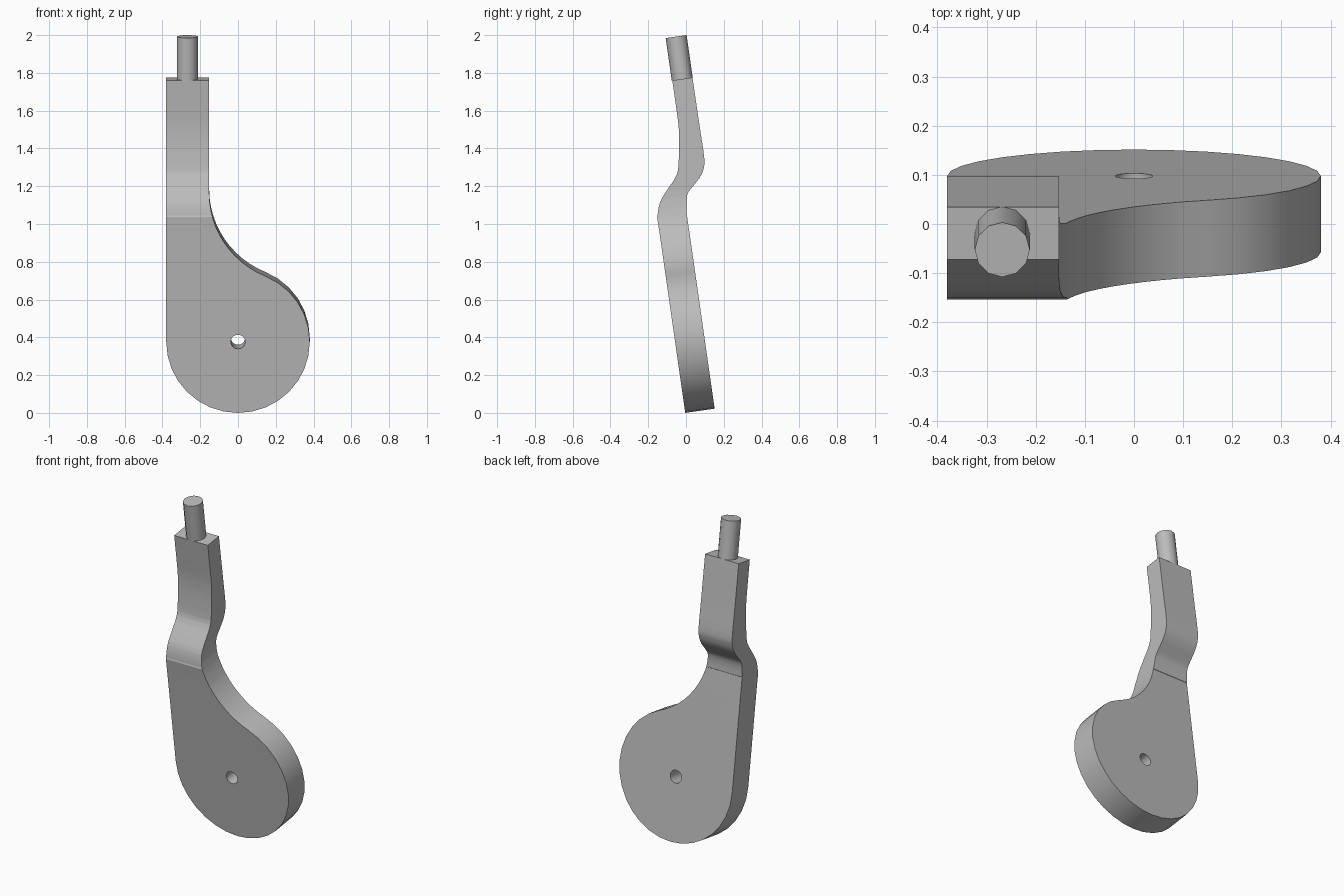
import bpy, bmesh
from math import sin, cos, pi, sqrt, atan2, radians
from mathutils import Vector, Matrix

cube = bpy.data.objects.get("Cube")
if cube:
    bpy.data.objects.remove(cube, do_unlink=True)

grey = bpy.data.materials.new("satin grey")
grey.use_nodes = True
colour = (0.5, 0.5, 0.5, 1)
grey.diffuse_color = colour
grey.node_tree.nodes["Principled BSDF"].inputs["Base Color"].default_value = colour

# The whole lever leans back by this angle
LEAN = Matrix.Translation((0, -0.004, 0)) @ Matrix.Rotation(radians(8.13), 4, "X")


def arc(cx, cy, r, start, end, steps):
    """Points along an arc, angles in radians."""
    angles = [start + (end - start) * i / steps for i in range(steps + 1)]
    return [(cx + r * cos(a), cy + r * sin(a)) for a in angles]


def smooth_path(pts, steps=3):
    """Catmull-Rom curve through the points, ends kept."""
    pts = [Vector(p) for p in pts]
    out = [pts[0]]
    for i in range(1, len(pts) - 2):
        a, b, c, d = pts[i - 1:i + 3]
        for k in range(steps):
            t = k / steps
            out.append(0.5 * (2 * b + (c - a) * t + (2 * a - 5 * b + 4 * c - d) * t ** 2
                              + (3 * b - a - 3 * c + d) * t ** 3))
    return out + pts[-2:]


def depth_at(path, z):
    """Depth of a side path at a height."""
    for a, b in zip(path, path[1:]):
        if z <= b.y:
            return a.x + (b.x - a.x) * (z - a.y) / (b.y - a.y)
    return path[-1].x


def thicken(bm):
    """Copy a sheet and join both copies along the borders; return both vertex lists."""
    faces, front = list(bm.faces), list(bm.verts)
    borders = [e for e in bm.edges if e.is_boundary]
    back = {v: bm.verts.new(v.co) for v in front}
    for f in faces:
        bm.faces.new([back[v] for v in reversed(f.verts)])
    for e in borders:
        a, b = e.verts
        bm.faces.new((a, b, back[b], back[a]))
    return front, list(back.values())


def finish(name, bm, angle):
    """Turn the bmesh into a leaning, smooth-shaded object."""
    bmesh.ops.recalc_face_normals(bm, faces=bm.faces)
    bm.transform(LEAN)
    mesh = bpy.data.meshes.new(name)
    bm.to_mesh(mesh)
    bm.free()
    mesh.materials.append(grey)
    obj = bpy.data.objects.new(name, mesh)
    bpy.context.collection.objects.link(obj)
    bpy.ops.object.select_all(action="DESELECT")
    obj.select_set(True)
    bpy.context.view_layer.objects.active = obj
    bpy.ops.object.shade_smooth_by_angle(angle=radians(angle))


# Side paths of the bent bar: (depth, height)
TOP = 1.752
front_path = smooth_path([(0, -0.05), (0, 0.95), (0, 1.04), (0.026, 1.123), (0.076, 1.186),
                          (0.134, 1.255), (0.157, 1.34), (0.178, 1.48), (0.181, 1.6), (0.181, TOP)])
back_path = smooth_path([(0.157, -0.05), (0.157, 0.95), (0.158, 1.06), (0.173, 1.14), (0.206, 1.178),
                         (0.252, 1.222), (0.28, 1.268), (0.291, 1.33), (0.29, 1.5), (0.289, TOP)])

# Front silhouette: round lobe with a pivot hole, concave neck, straight arm
R, NECK, ARM, HOLE = 0.38, 0.48, -0.153, 0.038
neck_x = ARM + NECK
neck_z = R + sqrt((R + NECK) ** 2 - neck_x ** 2)
meet = atan2(neck_z - R, neck_x)
lower = arc(0, R, R, -pi, 0, 16) + arc(0, R, HOLE, 0, -pi, 10)
upper = arc(0, R, R, 0, meet, 6) + arc(neck_x, neck_z, NECK, meet - pi, -pi, 12)[1:]
upper += [(ARM, TOP), (-R, TOP), (-R, R)] + arc(0, R, HOLE, pi, 0, 10)

# Lever body: cut the silhouette into bands, thicken it, bend it along the paths
bm = bmesh.new()
for outline in (lower, upper):
    bm.faces.new([bm.verts.new((x, 0, z)) for x, z in outline])
bmesh.ops.remove_doubles(bm, verts=bm.verts, dist=0.0005)
for point in front_path[1:-1] + back_path[1:-1]:
    bmesh.ops.bisect_plane(bm, geom=bm.verts[:] + bm.edges[:] + bm.faces[:], dist=0.0002,
                           plane_co=(0, 0, point.y), plane_no=(0, 0, 1))
for verts, path in zip(thicken(bm), (front_path, back_path)):
    for v in verts:
        v.co.y = depth_at(path, v.co.z)
finish("lever_body", bm, 30)

# Pin on the arm's end
bm = bmesh.new()
bm.faces.new([bm.verts.new((x, y, TOP)) for x, y in arc(-0.268, 0.234, 0.056, 0, 2 * pi, 12)[:-1]])
for v in thicken(bm)[1]:
    v.co.z = 1.979
finish("end_pin", bm, 35)
